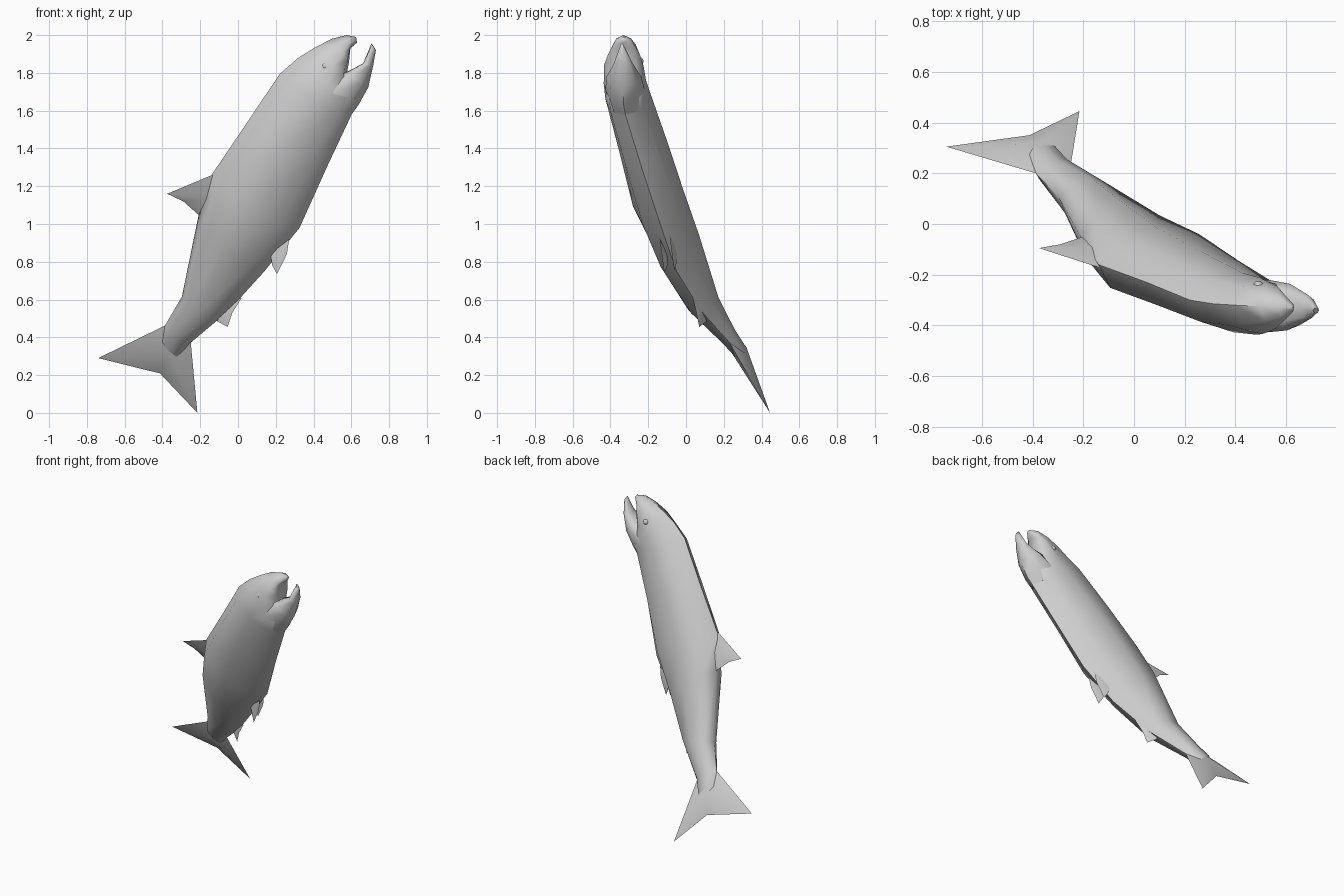
import bpy, bmesh, math
from mathutils import Vector

if "Cube" in bpy.data.objects:
    bpy.data.objects.remove(bpy.data.objects["Cube"])

SIDE = Vector((0.05, -0.93, -0.37)).normalized()   # direction out of the right flank

grey = bpy.data.materials.new("plain grey")
grey.use_nodes = True
grey.diffuse_color = (0.62, 0.62, 0.62, 1)
grey.node_tree.nodes["Principled BSDF"].inputs["Base Color"].default_value = (0.62, 0.62, 0.62, 1)


def finish(name, bm, angle):
    bmesh.ops.recalc_face_normals(bm, faces=bm.faces[:])
    mesh = bpy.data.meshes.new(name)
    bm.to_mesh(mesh)
    bm.free()
    mesh.materials.append(grey)
    obj = bpy.data.objects.new(name, mesh)
    bpy.context.collection.objects.link(obj)
    bpy.ops.object.select_all(action='DESELECT')
    obj.select_set(True)
    bpy.context.view_layer.objects.active = obj
    bpy.ops.object.shade_smooth_by_angle(angle=math.radians(angle))
    return obj


def loft(name, stations, sides=8):
    """Skin rings given by back point, belly point, half width and how far
    the widest part sits towards the belly."""
    bm = bmesh.new()
    tops = [Vector(s[0]) for s in stations]
    lows = [Vector(s[1]) for s in stations]
    mids = [(a + b) / 2 for a, b in zip(tops, lows)]
    rings = []
    for i, (top, low, mid) in enumerate(zip(tops, lows, mids)):
        along = mids[min(i + 1, len(mids) - 1)] - mids[max(i - 1, 0)]
        across = (top - low).cross(along).normalized()
        if across.dot(SIDE) < 0:
            across = -across
        half, bias = stations[i][2:]
        ring = []
        for k in range(sides):
            t = math.tau * k / sides
            height = math.cos(t) - bias * math.sin(t) ** 2
            ring.append(bm.verts.new(mid + (top - mid) * height + across * half * math.sin(t)))
        rings.append(ring)
    for a, b in zip(rings, rings[1:]):
        for k in range(sides):
            n = (k + 1) % sides
            bm.faces.new((a[k], a[n], b[n], b[k]))
    bm.faces.new(rings[0])
    bm.faces.new(rings[-1])
    return finish(name, bm, 60)


def fin(name, outline, core, thick):
    """Thin fin: outline edge joined to a raised core point on either side."""
    bm = bmesh.new()
    rim = [bm.verts.new(p) for p in outline]
    a, b = Vector(outline[0]), Vector(outline[1])
    normal = (b - a).cross(Vector(outline[-1]) - a).normalized()
    for sign in (1, -1):
        peak = bm.verts.new(Vector(core) + normal * thick * sign)
        for k in range(len(rim)):
            bm.faces.new((rim[k], rim[(k + 1) % len(rim)], peak))
    return finish(name, bm, 60)


# body and upper head, tail to snout
loft("body", [
    ((-.41, .335, .24), (-.395, .34, .23), .006, 0),
    ((-.42, .265, .385), (-.30, .285, .30), .04, 0),
    ((-.387, .20, .462), (-.25, .23, .372), .05, 0),
    ((-.297, .105, .615), (-.05, .08, .54), .088, 0),
    ((-.21, -.052, 1.04), (.14, -.05, .75), .128, -.1),
    ((-.14, -.16, 1.26), (.326, -.13, .98), .141, -.1),
    ((.05, -.23, 1.54), (.47, -.235, 1.30), .13, -.08),
    ((.22, -.30, 1.793), (.60, -.32, 1.576), .12, 0),
    ((.315, -.315, 1.877), (.625, -.33, 1.645), .113, .1),
    ((.40, -.32, 1.93), (.575, -.335, 1.79), .105, .3),
    ((.495, -.325, 1.98), (.588, -.33, 1.86), .085, .4),
    ((.575, -.33, 2.0), (.595, -.33, 1.93), .055, .4),
    ((.625, -.33, 1.99), (.63, -.33, 1.96), .015, 0),
])

# open lower jaw
loft("lower_jaw", [
    ((.35, -.31, 1.72), (.597, -.32, 1.574), .09, 0),
    ((.45, -.32, 1.77), (.638, -.33, 1.63), .104, -.2),
    ((.575, -.325, 1.805), (.69, -.335, 1.724), .092, -.4),
    ((.663, -.33, 1.85), (.716, -.335, 1.84), .052, -.3),
    ((.706, -.34, 1.956), (.73, -.34, 1.92), .01, 0),
])

# tail and middle fins
fin("tail_fin", [(-.387, .20, .462), (-.74, .305, .29), (-.413, .35, .209),
                 (-.215, .445, 0), (-.25, .23, .372)], (-.365, .28, .335), .042)
fin("dorsal_fin", [(-.136, -.172, 1.26), (-.375, -.095, 1.16), (-.29, -.08, 1.12),
                   (-.20, -.05, 1.04), (-.08, -.10, 1.10)], (-.18, -.11, 1.15), .02)
fin("anal_fin", [(.02, .035, .61), (-.03, .055, .53), (-.055, .07, .455),
                 (-.11, .11, .485), (-.08, .08, .57)], (-.05, .07, .54), .012)

# paired pelvic fins
for label, shift in (("right", .026), ("left", -.03)):
    points = [(.27, -.115, .93), (.257, -.105, .85), (.205, -.09, .745),
              (.18, -.075, .79), (.17, -.075, .85)]
    moved = [Vector(p) + SIDE * shift for p in points]
    fin(label + "_pelvic_fin", moved, sum(moved, Vector()) / len(moved), .008)

# eyes
for label, place in (("right", (.463, -.407, 1.836)), ("left", (.49, -.245, 1.862))):
    bm = bmesh.new()
    bmesh.ops.create_uvsphere(bm, u_segments=12, v_segments=8, radius=.02)
    bmesh.ops.translate(bm, verts=bm.verts[:], vec=place)
    finish(label + "_eye", bm, 60)
